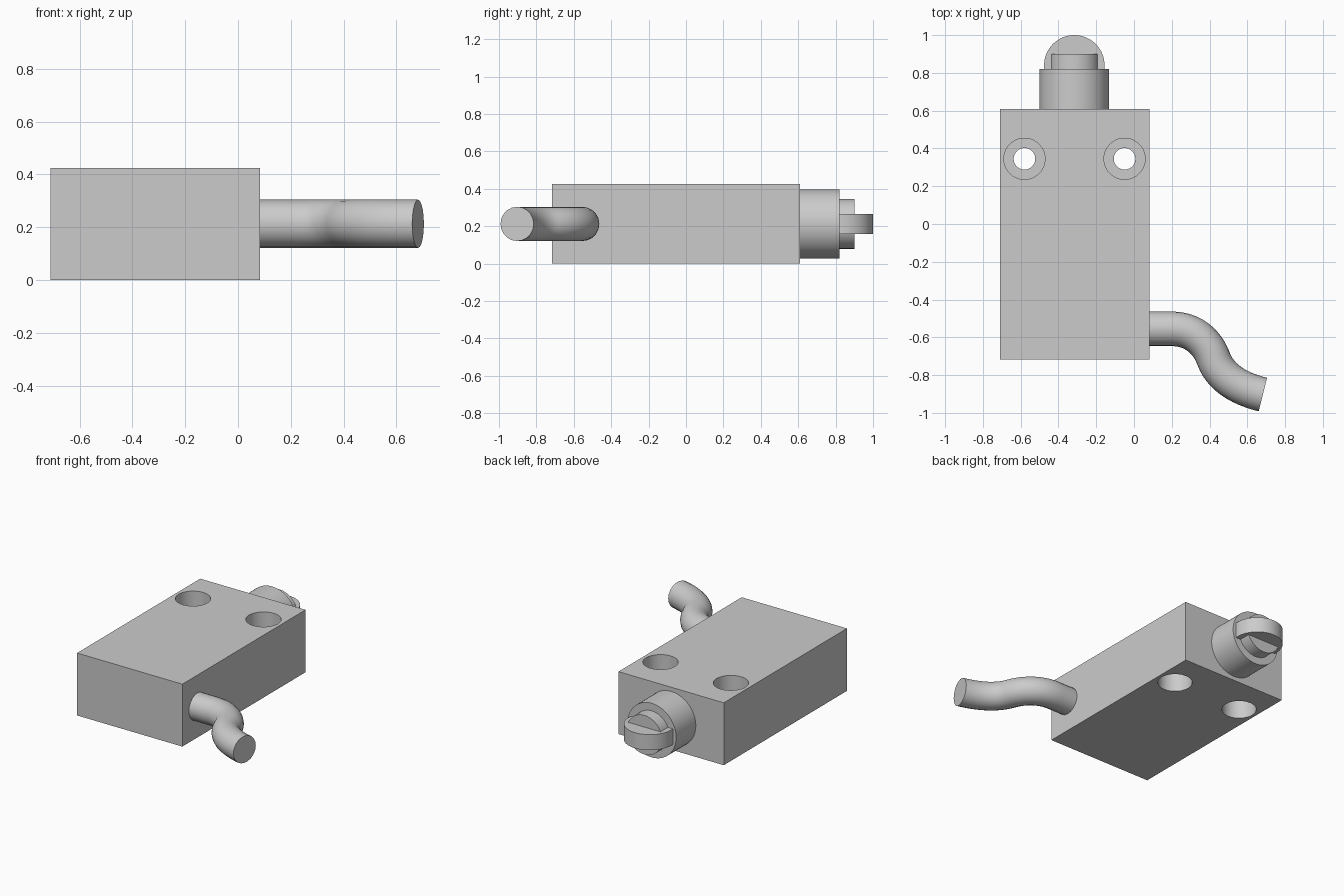
import bpy
import bmesh
from math import radians, pi
from mathutils import Matrix, Vector

if "Cube" in bpy.data.objects:
    bpy.data.objects.remove(bpy.data.objects["Cube"], do_unlink=True)

GREY = (0.6, 0.6, 0.6, 1)
grey = bpy.data.materials.new("light grey")
grey.use_nodes = True
grey.diffuse_color = GREY
grey.node_tree.nodes["Principled BSDF"].inputs["Base Color"].default_value = GREY

HEIGHT = 0.425
MID_Z = HEIGHT / 2
PLUNGER_X = -0.316


def activate(obj):
    bpy.ops.object.select_all(action="DESELECT")
    obj.select_set(True)
    bpy.context.view_layer.objects.active = obj


def finish(obj):
    obj.data.materials.clear()
    obj.data.materials.append(grey)
    activate(obj)
    bpy.ops.object.shade_smooth_by_angle(angle=radians(35))
    return obj


def lathe(name, profile, location, tilt=0, segments=64):
    """Turn (radius, height) points around z, cap both ends, then tilt about x."""
    bm = bmesh.new()
    rings = []
    for radius, height in profile:
        rings.append([bm.verts.new(Matrix.Rotation(2 * pi * i / segments, 3, "Z")
                                   @ Vector((radius, 0, height))) for i in range(segments)])
    for low, high in zip(rings, rings[1:]):
        for i in range(segments):
            j = (i + 1) % segments
            bm.faces.new((low[i], low[j], high[j], high[i]))
    bm.faces.new(rings[0][::-1])
    bm.faces.new(rings[-1])
    bm.transform(Matrix.Translation(location) @ Matrix.Rotation(tilt, 4, "X"))
    mesh = bpy.data.meshes.new(name)
    bm.to_mesh(mesh)
    bm.free()
    obj = bpy.data.objects.new(name, mesh)
    bpy.context.collection.objects.link(obj)
    return finish(obj)


# Switch housing
bpy.ops.mesh.primitive_cube_add(size=1, location=(-0.314, -0.054, MID_Z))
housing = bpy.context.object
housing.name = "housing"
housing.scale = (0.793, 1.325, HEIGHT)
bpy.ops.object.transform_apply(location=True, scale=True)

# Mounting holes, counterbored on both faces
BORE, HOLE, DEPTH = 0.109, 0.057, 0.13
hole_profile = [(BORE, -0.05), (BORE, DEPTH), (HOLE, DEPTH),
                (HOLE, HEIGHT - DEPTH), (BORE, HEIGHT - DEPTH), (BORE, HEIGHT + 0.05)]
for x in (-0.58, -0.05):
    cutter = lathe("hole_cutter", hole_profile, (x, 0.345, 0))
    activate(housing)
    cut = housing.modifiers.new("mounting_hole", "BOOLEAN")
    cut.operation = "DIFFERENCE"
    cut.solver = "EXACT"
    cut.object = cutter
    bpy.ops.object.modifier_apply(modifier=cut.name)
    bpy.data.objects.remove(cutter, do_unlink=True)
finish(housing)

# Plunger bushing and stem, pointing to the back
BACK = radians(-90)
lathe("bushing", [(0.184, 0), (0.184, 0.212)], (PLUNGER_X, 0.608, MID_Z), BACK)
lathe("plunger_stem", [(0.133, 0), (0.133, 0.082)], (PLUNGER_X, 0.818, MID_Z), BACK)

# Flat roller held in the stem
lathe("roller", [(0.16, -0.053), (0.16, 0.053)], (PLUNGER_X, 0.84, MID_Z))

# Bent cable leaving the left side: (point, left handle, right handle)
path = [((0.08, -0.555), (0.04, -0.555), (0.12, -0.555)),
        ((0.20, -0.555), (0.16, -0.555), (0.31, -0.555)),
        ((0.42, -0.71), (0.385, -0.62), (0.455, -0.81)),
        ((0.682, -0.903), (0.55, -0.87), (0.72, -0.913))]
curve = bpy.data.curves.new("cable", "CURVE")
curve.dimensions = "3D"
curve.bevel_depth = 0.0915
curve.bevel_resolution = 8
curve.resolution_u = 12
curve.use_fill_caps = True
spline = curve.splines.new("BEZIER")
spline.bezier_points.add(len(path) - 1)
for knot, (point, left, right) in zip(spline.bezier_points, path):
    knot.handle_left_type = knot.handle_right_type = "FREE"
    knot.co = (*point, MID_Z)
    knot.handle_left = (*left, MID_Z)
    knot.handle_right = (*right, MID_Z)
cable = bpy.data.objects.new("cable", curve)
bpy.context.collection.objects.link(cable)
activate(cable)
bpy.ops.object.convert(target="MESH")
finish(bpy.context.object)
